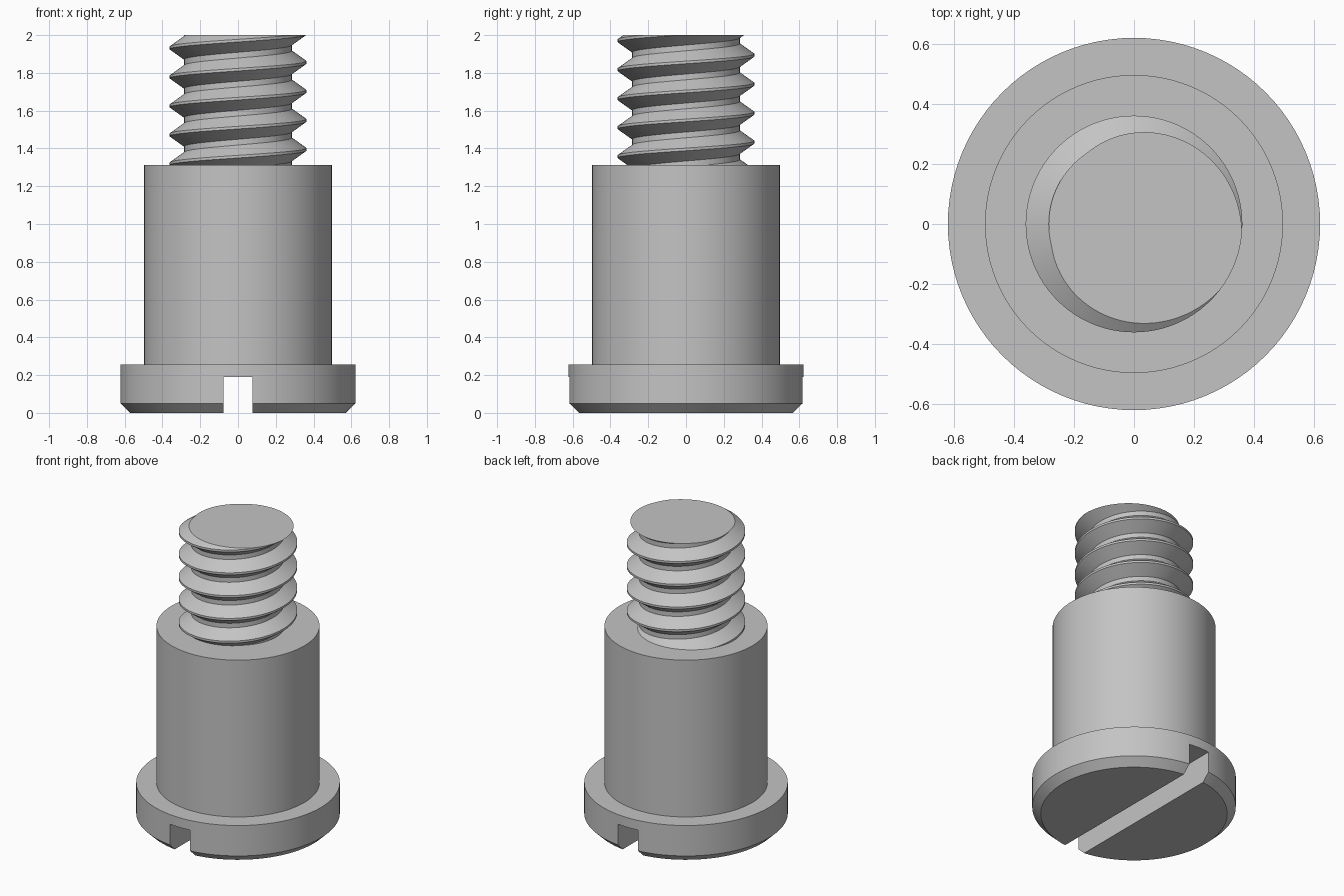
import bpy, bmesh
from math import sin, cos, tau, radians
from mathutils import Vector

cube = bpy.data.objects.get("Cube")
if cube:
    bpy.data.objects.remove(cube, do_unlink=True)

steel = bpy.data.materials.new("steel_grey")
steel.use_nodes = True
colour = (0.55, 0.55, 0.55, 1)
steel.diffuse_color = colour
steel.node_tree.nodes["Principled BSDF"].inputs["Base Color"].default_value = colour

SEGMENTS = 96
HEIGHT = 2.0
SHOULDER_TOP = 1.312


def add_object(name, bm):
    bmesh.ops.recalc_face_normals(bm, faces=bm.faces[:])
    mesh = bpy.data.meshes.new(name)
    bm.to_mesh(mesh)
    bm.free()
    mesh.materials.append(steel)
    obj = bpy.data.objects.new(name, mesh)
    bpy.context.collection.objects.link(obj)
    return obj


def select_only(obj):
    bpy.ops.object.select_all(action='DESELECT')
    obj.select_set(True)
    bpy.context.view_layer.objects.active = obj


def lathe(name, profile):
    """Closed solid of revolution from (radius, z) points."""
    bm = bmesh.new()
    rings = [[bm.verts.new((r * cos(tau * i / SEGMENTS), r * sin(tau * i / SEGMENTS), z))
              for i in range(SEGMENTS)] for r, z in profile]
    for low, high in zip(rings, rings[1:]):
        for i in range(SEGMENTS):
            j = (i + 1) % SEGMENTS
            bm.faces.new((low[i], low[j], high[j], high[i]))
    bm.faces.new(rings[0])
    bm.faces.new(rings[-1])
    return add_object(name, bm)


def thread(name, root, crest, pitch, crest_flat, flank, start, z_low, z_high):
    """Right-handed helical thread, trimmed flat at both ends."""
    bm = bmesh.new()
    half = crest_flat / 2
    section = [(root, -half - flank), (crest, -half), (crest, half), (root, half + flank)]
    turns = int((z_high - z_low) / pitch) + 4
    rows = []
    for i in range(turns * SEGMENTS + 1):
        a = tau * i / SEGMENTS
        rise = start + pitch * i / SEGMENTS
        rows.append([bm.verts.new((r * cos(a), r * sin(a), rise + dz)) for r, dz in section])
    for i in range(len(rows) - 1):
        here, after = list(rows[i]), list(rows[i + 1])
        # The root band joins each turn to the one above it
        if i + 1 + SEGMENTS < len(rows):
            here.append(rows[i + SEGMENTS][0])
            after.append(rows[i + 1 + SEGMENTS][0])
        for j in range(len(here) - 1):
            bm.faces.new((here[j], after[j], after[j + 1], here[j + 1]))
    for z, direction in ((z_low, -1), (z_high, 1)):
        cut = bmesh.ops.bisect_plane(
            bm, geom=bm.verts[:] + bm.edges[:] + bm.faces[:], dist=1e-6,
            plane_co=Vector((0, 0, z)), plane_no=Vector((0, 0, direction)), clear_outer=True)
        rim = [e for e in cut["geom_cut"] if isinstance(e, bmesh.types.BMEdge)]
        bmesh.ops.edgeloop_fill(bm, edges=rim)
    return add_object(name, bm)


# Chamfered slotted head
head = lathe("head", [(0.57, 0), (0.622, 0.05), (0.622, 0.255), (0.3, 0.255)])
bm = bmesh.new()
bmesh.ops.create_cube(bm, size=1)
bmesh.ops.scale(bm, vec=(0.152, 2, 0.38), verts=bm.verts[:])
cutter = add_object("slot_cutter", bm)
cutter.hide_render = True
slot = head.modifiers.new("slot", 'BOOLEAN')
slot.operation = 'DIFFERENCE'
slot.solver = 'EXACT'
slot.object = cutter
select_only(head)
bpy.ops.object.modifier_apply(modifier=slot.name)
bpy.data.objects.remove(cutter, do_unlink=True)

# Plain cylindrical shoulder
shoulder = lathe("shoulder", [(0.498, 0.25), (0.498, SHOULDER_TOP)])

# Threaded end, rooted inside the shoulder
PITCH = 0.1535
threaded_end = thread("threaded_end", 0.285, 0.362, PITCH, 0.014, 0.0545,
                      HEIGHT + 0.009 - 7 * PITCH, SHOULDER_TOP - 0.05, HEIGHT)

for part in (head, shoulder, threaded_end):
    select_only(part)
    bpy.ops.object.shade_smooth_by_angle(angle=radians(25))
